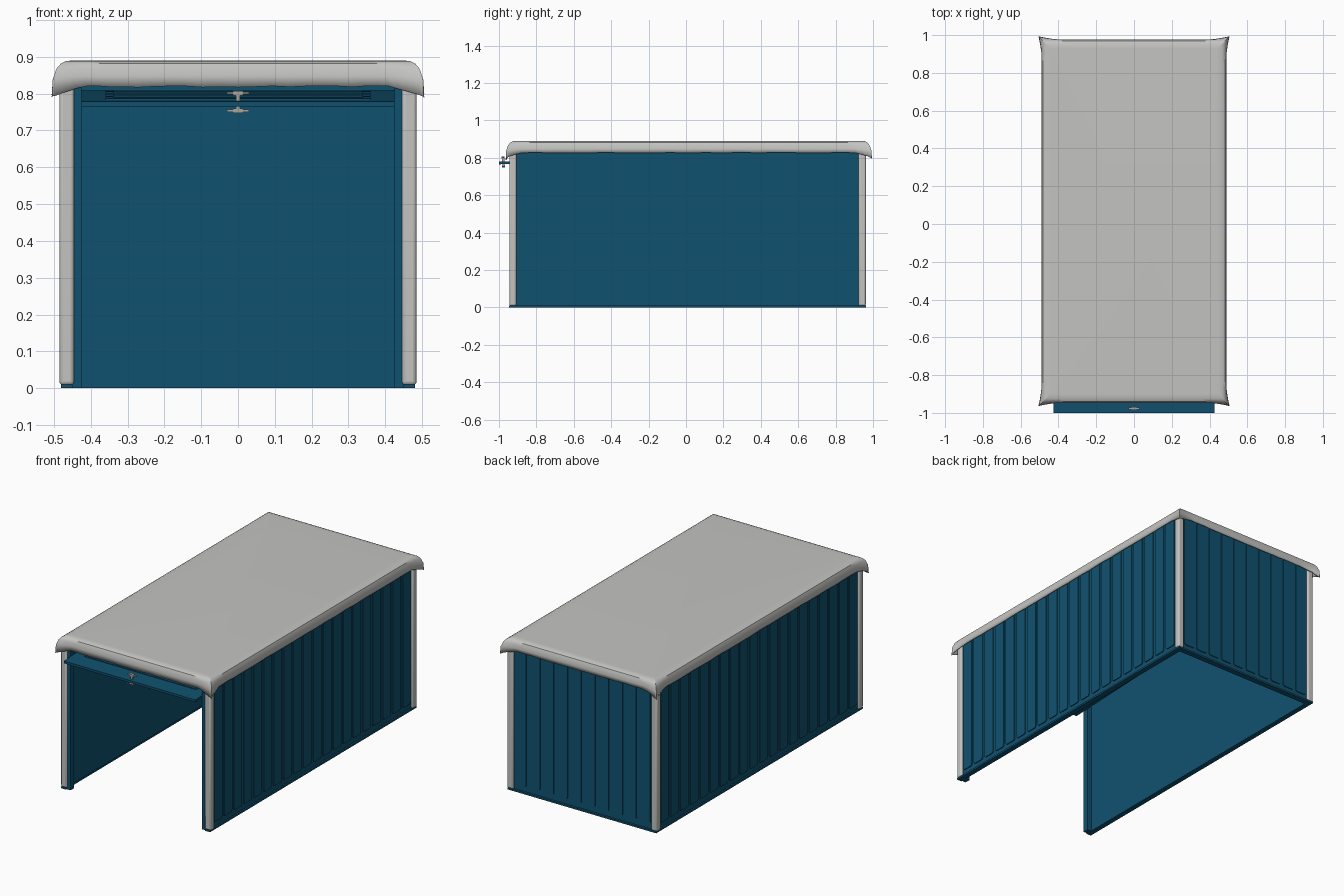
import bpy, bmesh, math, random
from mathutils import Vector, Matrix

random.seed(4)
cube = bpy.data.objects.get("Cube")
if cube:
    bpy.data.objects.remove(cube, do_unlink=True)


def material(name, rgb):
    m = bpy.data.materials.new(name)
    m.use_nodes = True
    m.diffuse_color = (*rgb, 1)
    bsdf = next(n for n in m.node_tree.nodes if n.type == 'BSDF_PRINCIPLED')
    bsdf.inputs["Base Color"].default_value = (*rgb, 1)
    bsdf.inputs["Roughness"].default_value = 0.8
    return m


BLUE = material("petrol blue", (0.005, 0.083, 0.16))
GREY = material("light grey", (0.55, 0.55, 0.54))
METAL = material("handle metal", (0.4, 0.4, 0.37))


def finish(name, bm, mat):
    mesh = bpy.data.meshes.new(name)
    bm.to_mesh(mesh)
    bm.free()
    mesh.materials.append(mat)
    obj = bpy.data.objects.new(name, mesh)
    bpy.context.collection.objects.link(obj)
    return obj


def add_box(bm, lo, hi):
    lo, hi = Vector(lo), Vector(hi)
    mat = Matrix.Translation((lo + hi) / 2) @ Matrix.Diagonal((*(hi - lo), 1))
    return bmesh.ops.create_cube(bm, size=1, matrix=mat)["verts"]


def box(name, lo, hi, mat, bevel=0):
    bm = bmesh.new()
    add_box(bm, lo, hi)
    obj = finish(name, bm, mat)
    if bevel:
        mod = obj.modifiers.new("Bevel", 'BEVEL')
        mod.width, mod.segments = bevel, 3
    return obj


def smooth(obj):
    bpy.ops.object.select_all(action='DESELECT')
    obj.select_set(True)
    bpy.context.view_layer.objects.active = obj
    bpy.ops.object.shade_smooth_by_angle(angle=math.radians(40))


def wall_panels(name, start, along, out, count, pitch):
    """Row of shallow pressed panels with rounded lower corners."""
    start, along, out = Vector(start), Vector(along), Vector(out)
    gap, r, low, high = 0.009, 0.012, 0.04, 0.84
    bm = bmesh.new()
    for i in range(count):
        a, b = i * pitch + gap, (i + 1) * pitch - gap
        outline = [(b, high), (a, high)]
        for cx, first in ((a + r, math.pi), (b - r, 1.5 * math.pi)):
            for k in range(4):
                t = first + k * math.pi / 6
                outline.append((cx + r * math.cos(t), low + r + r * math.sin(t)))
        face = bm.faces.new([bm.verts.new(start + along * u + Vector((0, 0, z)))
                             for u, z in outline])
        ext = bmesh.ops.extrude_face_region(bm, geom=[face])["geom"]
        moved = [v for v in ext if isinstance(v, bmesh.types.BMVert)]
        bmesh.ops.translate(bm, verts=moved, vec=out * 0.005)
    bmesh.ops.recalc_face_normals(bm, faces=bm.faces)
    return finish(name, bm, BLUE)


# Walls, base rails, corner posts and door jambs
FRONT, BACK = -0.945, 0.962
for side, s in (("left", 1), ("right", -1)):
    def sided(name, x0, x1, y0, y1, z0, z1, mat, bevel=0):
        xs = sorted((s * x0, s * x1))
        return box(f"{side}_{name}", (xs[0], y0, z0), (xs[1], y1, z1), mat, bevel)

    sided("wall", 0.452, 0.472, -0.92, 0.94, 0.005, 0.86, BLUE)
    sided("base_rail", 0.45, 0.481, FRONT, BACK, 0, 0.01, BLUE)
    wall_panels(f"{side}_wall_panels", (s * 0.472, -0.908, 0), (0, 1, 0),
                (s, 0, 0), 20, 0.0915)
    smooth(sided("front_post", 0.445, 0.485, FRONT, -0.907, 0.008, 0.855, GREY, 0.01))
    smooth(sided("back_post", 0.445, 0.485, 0.922, BACK, 0.008, 0.855, GREY, 0.01))
    sided("door_jamb", 0.425, 0.455, -0.938, -0.905, 0, 0.85, BLUE)

box("back_wall", (-0.46, 0.93, 0.005), (0.46, 0.95, 0.86), BLUE)
box("back_base_rail", (-0.481, 0.928, 0), (0.481, BACK, 0.01), BLUE)
wall_panels("back_wall_panels", (-0.445, 0.95, 0), (1, 0, 0), (0, 1, 0), 10, 0.089)
box("door_header", (-0.445, -0.925, 0.808), (0.445, -0.9, 0.86), BLUE)

# Raised up-and-over door, tilted slightly upward towards the inside
door_pose = Matrix.Translation((0, -1, 0.765)) @ Matrix.Rotation(0.04, 4, 'X')
LENGTH = 0.78
door = box("garage_door", (-0.425, 0, 0), (0.425, LENGTH, 0.014), BLUE)
bm = bmesh.new()
for i in range(4):
    y = 0.1 + i * 0.165
    add_box(bm, (-0.36, y, 0.013), (0.36, y + 0.13, 0.018))
    add_box(bm, (-0.34, y + 0.02, 0.016), (0.34, y + 0.11, 0.021))
panels = finish("door_panels", bm, BLUE)

# Twist handle on both faces of the door, joined by a spindle
bm = bmesh.new()
add_box(bm, (-0.006, 0.018, -0.012), (0.006, 0.03, 0.036))
for z in (-0.012, 0.036):
    add_box(bm, (-0.03, 0.019, z - 0.003), (0.03, 0.029, z + 0.003))
    add_box(bm, (-0.014, 0.016, z - 0.006), (0.014, 0.032, z + 0.006))
handle = finish("door_handle", bm, METAL)
for part in (door, panels, handle):
    part.matrix_world = door_pose


# Draped roof cover: stacked rectangular rings with flared, drooping corners
def ring(bm, grow, z, flare, drop, jitter):
    hx, hy, n = 0.487 + grow, 0.96 + grow, 32
    sweep = [math.sin(math.pi / 2 * (2 * i / n - 1)) for i in range(n)]
    outline = ([(hx * t, -hy) for t in sweep] + [(hx, hy * t) for t in sweep] +
               [(-hx * t, hy) for t in sweep] + [(-hx, -hy * t) for t in sweep])
    verts = []
    for x, y in outline:
        near = (hx - abs(x)) + (hy - abs(y))
        w = max(0, 1 - near / 0.08) ** 1.5
        hem = 0.008 * (y == -hy) if jitter else 0
        verts.append(bm.verts.new((
            x + math.copysign(flare * w, x),
            y + 0.015 + math.copysign(flare * w, y),
            z - drop * w - hem + random.uniform(-jitter, jitter))))
    return verts


bm = bmesh.new()
profile = [(-0.045, 0.89, 0, 0, 0), (-0.02, 0.889, 0, 0, 0),
           (-0.006, 0.882, 0, 0, 0), (0, 0.868, 0.006, 0, 0),
           (0.003, 0.848, 0.013, 0.008, 0), (0.003, 0.827, 0.016, 0.028, 0.002)]
rings = [ring(bm, *p) for p in profile]
top = bm.faces.new(rings[0])
for upper, lower in zip(rings, rings[1:]):
    for i in range(len(upper)):
        j = (i + 1) % len(upper)
        bm.faces.new((upper[i], lower[i], lower[j], upper[j]))
bmesh.ops.recalc_face_normals(bm, faces=bm.faces)
top.normal_update()
if top.normal.z < 0:
    bmesh.ops.reverse_faces(bm, faces=bm.faces)
roof = finish("roof_cover", bm, GREY)
smooth(roof)
shell = roof.modifiers.new("Thickness", 'SOLIDIFY')
shell.thickness, shell.offset = 0.005, -1
